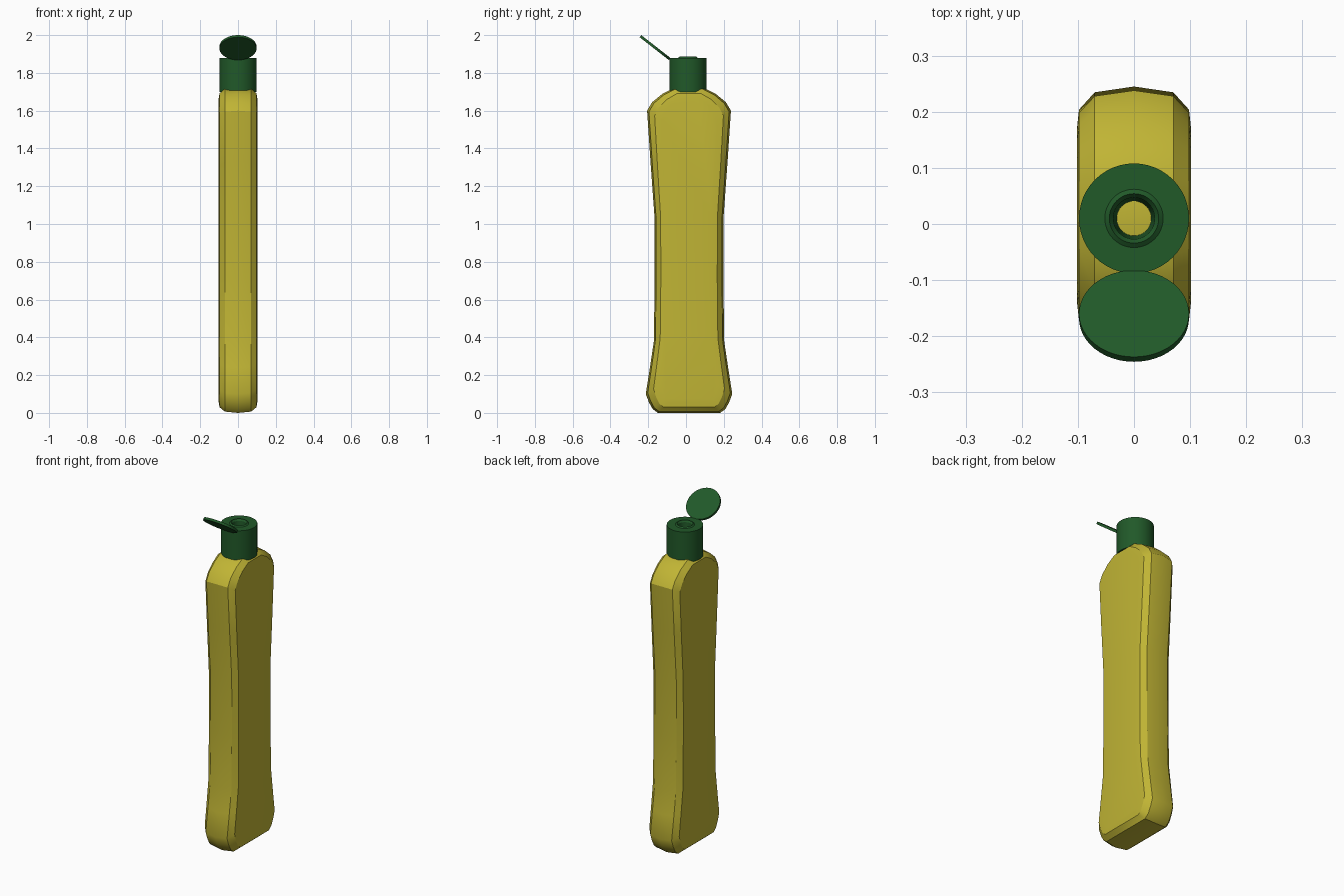
import bpy, bmesh, math

if "Cube" in bpy.data.objects:
    bpy.data.objects.remove(bpy.data.objects["Cube"])

def material(name, rgb):
    m = bpy.data.materials.new(name)
    m.diffuse_color = (*rgb, 1)
    m.use_nodes = True
    m.node_tree.nodes["Principled BSDF"].inputs["Base Color"].default_value = m.diffuse_color
    return m

yellow = material("yellow_plastic", (0.53, 0.46, 0.035))
green = material("green_plastic", (0.015, 0.10, 0.022))

def finish(bm, name, mat, angle=30):
    bmesh.ops.recalc_face_normals(bm, faces=bm.faces)
    me = bpy.data.meshes.new(name)
    bm.to_mesh(me)
    bm.free()
    ob = bpy.data.objects.new(name, me)
    bpy.context.collection.objects.link(ob)
    me.materials.append(mat)
    bpy.ops.object.select_all(action='DESELECT')
    bpy.context.view_layer.objects.active = ob
    ob.select_set(True)
    bpy.ops.object.shade_smooth_by_angle(angle=math.radians(angle))
    return ob

def bridge(bm, rings, closed=False):
    n = len(rings[0])
    pairs = list(zip(rings, rings[1:])) + ([(rings[-1], rings[0])] if closed else [])
    for a, b in pairs:
        for i in range(n):
            j = (i + 1) % n
            bm.faces.new((a[i], a[j], b[j], b[i]))

def lathe(name, profile, mat, closed, segs=48):
    bm = bmesh.new()
    rings = [[bm.verts.new((r * math.cos(2 * math.pi * i / segs),
                            r * math.sin(2 * math.pi * i / segs), z))
              for i in range(segs)] for r, z in profile]
    bridge(bm, rings, closed)
    if not closed:
        bm.faces.new(rings[0])
        bm.faces.new(rings[-1])
    return finish(bm, name, mat)

# Bottle body: waisted side outline, stacked across the thickness with insets
half = [(0.165, 0.0), (0.192, 0.02), (0.212, 0.055), (0.229, 0.1), (0.207, 0.24),
        (0.186, 0.38), (0.182, 0.7), (0.183, 1.04), (0.204, 1.33), (0.222, 1.6),
        (0.195, 1.645), (0.14, 1.69), (0.075, 1.722)]
outline = half + [(-y, z) for y, z in reversed(half)]
levels = [(0.07, 0.955, 0.992), (0.098, 0.82, 0.965), (0.102, 0.66, 0.935)]
levels = [(-x, sy, sz) for x, sy, sz in reversed(levels)] + [(0, 1, 1)] + levels
bm = bmesh.new()
rings = [[bm.verts.new((x, 0.016 + y * sy, 0.86 + (z - 0.86) * sz)) for y, z in outline]
         for x, sy, sz in levels]
bridge(bm, rings)
bm.faces.new(rings[0])
bm.faces.new(rings[-1])
finish(bm, "bottle_body", yellow)

# Cap with a raised spout rim and a tapered through hole
cap = lathe("cap", [(0.098, 1.70), (0.098, 1.88), (0.052, 1.88), (0.044, 1.886),
                    (0.037, 1.876), (0.03, 1.70)], green, True)
cap.location.y = 0.01

# Flip lid, tilted open towards the front
lid = lathe("flip_lid", [(0.098, -0.007), (0.098, 0.007)], green, False)
lid.location = (0, -0.164, 1.934)
lid.rotation_euler.x = math.radians(-38)
